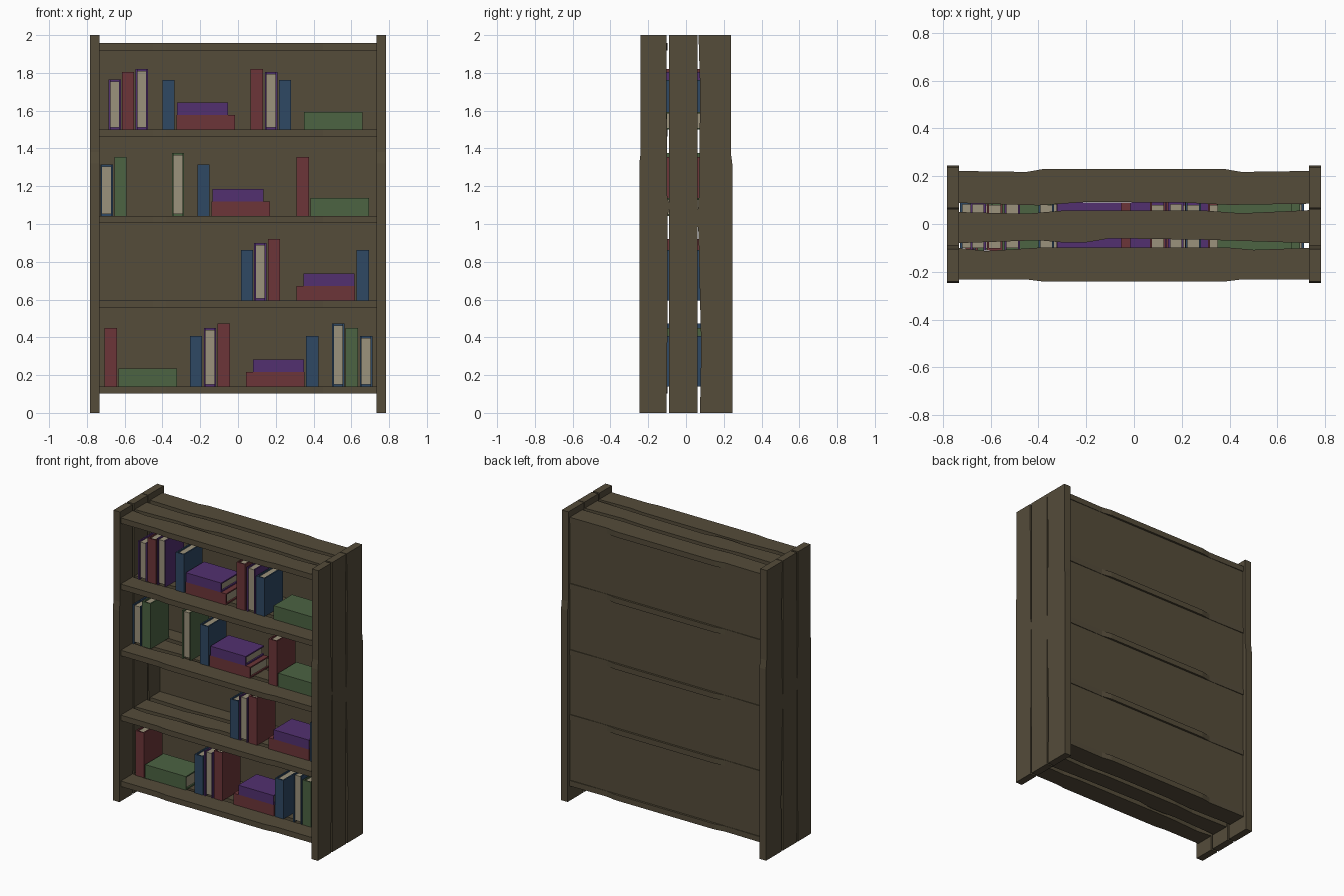
import bpy, bmesh
from mathutils import Vector

if "Cube" in bpy.data.objects:
    bpy.data.objects.remove(bpy.data.objects["Cube"])


def material(name, rgb):
    m = bpy.data.materials.new(name)
    m.diffuse_color = (*rgb, 1)
    m.use_nodes = True
    m.node_tree.nodes["Principled BSDF"].inputs["Base Color"].default_value = m.diffuse_color
    return m


WOOD = material("dark_wood", (0.090, 0.072, 0.042))
PAGES = material("cream_pages", (0.33, 0.29, 0.20))
COVERS = {
    "red": material("red_cover", (0.15, 0.036, 0.040)),
    "purple": material("purple_cover", (0.085, 0.030, 0.16)),
    "blue": material("blue_cover", (0.028, 0.065, 0.125)),
    "green": material("green_cover", (0.072, 0.125, 0.055)),
}


def prism(bm, pts, depth, mat=0):
    """Extrude a closed outline of 3D points along a vector."""
    face = bm.faces.new([bm.verts.new(p) for p in pts])
    old = set(bm.faces) - {face}
    ext = bmesh.ops.extrude_face_region(bm, geom=[face], use_keep_orig=True)
    bmesh.ops.translate(bm, vec=Vector(depth),
                        verts=[g for g in ext["geom"] if isinstance(g, bmesh.types.BMVert)])
    for f in set(bm.faces) - old:
        f.material_index = mat


def finish(name, bm, mats):
    bmesh.ops.recalc_face_normals(bm, faces=bm.faces)
    me = bpy.data.meshes.new(name)
    bm.to_mesh(me)
    bm.free()
    for m in mats:
        me.materials.append(m)
    ob = bpy.data.objects.new(name, me)
    bpy.context.collection.objects.link(ob)
    return ob


def box(name, x0, x1, y0, y1, z0, z1, mat):
    bm = bmesh.new()
    prism(bm, [(x0, y0, z0), (x1, y0, z0), (x1, y1, z0), (x0, y1, z0)], (0, 0, z1 - z0))
    return finish(name, bm, [mat])


def plank(name, near, far, place, depth):
    """Board with worn edges: near and far edges are lists of (length, y)."""
    bm = bmesh.new()
    prism(bm, [place(t, y) for t, y in near + far[::-1]], depth)
    return finish(name, bm, [WOOD])


# side walls: three upright worn planks each
SIDE = [
    ("front", [(0, -.247), (1.32, -.247), (1.38, -.24), (2, -.24)],
     [(0, -.103), (.5, -.098), (1.04, -.097), (1.1, -.088), (1.15, -.1), (2, -.104)]),
    ("middle", [(0, -.09), (2, -.09)], [(0, .062), (2, .062)]),
    ("back", [(0, .074), (.35, .08), (.95, .066), (1.05, .055), (1.1, .067), (1.7, .075), (2, .066)],
     [(0, .245), (1.32, .245), (1.38, .237), (2, .237)]),
]
for label, s in (("left", -1), ("right", 1)):
    for part, near, far in SIDE:
        plank(f"{label}_side_{part}_plank", near, far,
              lambda t, y, s=s: (s * .733, y, t), (s * .05, 0, 0))

# shelves: three worn planks each
SHELF = [
    ("front", [(-.735, -.232), (-.45, -.232), (-.38, -.241), (.38, -.241), (.45, -.232), (.735, -.232)],
     [(-.735, -.1), (-.62, -.113), (-.4, -.099), (.4, -.099), (.5, -.108), (.735, -.1)]),
    ("middle", [(-.735, -.08), (-.4, -.068), (-.3, -.077), (-.2, -.077), (-.1, -.06), (.3, -.066), (.735, -.08)],
     [(-.735, .05), (-.45, .043), (-.3, .056), (.3, .056), (.45, .045), (.735, .058)]),
    ("back", [(-.735, .088), (-.4, .078), (-.2, .092), (.2, .09), (.4, .08), (.735, .085)],
     [(-.735, .222), (-.45, .218), (-.38, .23), (.38, .23), (.45, .218), (.735, .222)]),
]
TOPS = [.14, .595, 1.043, 1.5, 1.957]
for i, top in enumerate(TOPS):
    for part, near, far in SHELF:
        plank(f"shelf_{i + 1}_{part}_plank", near, far,
              lambda t, y, z=top: (t, y, z), (0, 0, -.038))

# back panel
box("back_panel", -.735, .735, .195, .216, .11, 1.94, WOOD)


def book(kind, colour, x0, x1, z0, z1):
    """C-shaped cover round a page block; kind is spine, pages (facing front) or flat."""
    flat = kind == "flat"
    front, back = (.09, -.11) if kind == "pages" else (-.11, .09)
    d = 1 if back > front else -1
    t, inset = .009, .01
    a0, a1, l0, l1 = (z0, z1, x0, x1) if flat else (x0, x1, z0, z1)

    def at(a, y, l):
        return (l, y, a) if flat else (a, y, l)

    spine = front + d * t
    open_end = back - d * inset
    bm = bmesh.new()
    cover = [(a0, front), (a1, front), (a1, back), (a1 - t, back),
             (a1 - t, spine), (a0 + t, spine), (a0 + t, back), (a0, back)]
    prism(bm, [at(a, y, l0) for a, y in cover], at(0, 0, l1 - l0))
    page = [(a0 + t, spine), (a1 - t, spine), (a1 - t, open_end), (a0 + t, open_end)]
    prism(bm, [at(a, y, l0 + inset) for a, y in page], at(0, 0, l1 - l0 - 2 * inset), 1)
    finish(f"{colour}_book", bm, [COVERS[colour], PAGES])


# standing books per shelf: left edge, top height, colour, kind
W = .065
STANDING = [
    (3, -.685, 1.765, "purple", "pages"), (3, -.615, 1.805, "red", "spine"),
    (3, -.542, 1.82, "purple", "pages"), (3, -.4, 1.763, "blue", "spine"),
    (3, .067, 1.82, "red", "spine"), (3, .143, 1.805, "purple", "pages"),
    (3, .216, 1.763, "blue", "spine"),
    (2, -.728, 1.315, "blue", "pages"), (2, -.655, 1.355, "green", "spine"),
    (2, -.35, 1.375, "green", "pages"), (2, -.215, 1.315, "blue", "spine"),
    (2, .31, 1.355, "red", "spine"),
    (1, .015, .862, "blue", "spine"), (1, .085, .9, "purple", "pages"),
    (1, .158, .92, "red", "spine"), (1, .628, .862, "blue", "spine"),
    (0, -.706, .45, "red", "spine"), (0, -.255, .407, "blue", "spine"),
    (0, -.181, .45, "purple", "pages"), (0, -.108, .472, "red", "spine"),
    (0, .36, .407, "blue", "spine"), (0, .498, .472, "blue", "pages"),
    (0, .57, .45, "green", "spine"), (0, .646, .407, "blue", "pages"),
]
for shelf, x, top, colour, kind in STANDING:
    book(kind, colour, x, x + W, TOPS[shelf], top)

# stacks of a red and a purple book lying flat
for shelf, x, offset in ((3, -.325, .003), (2, -.14, .006), (1, .31, .038), (0, .043, .036)):
    z = TOPS[shelf]
    book("flat", "red", x, x + .31, z, z + .077)
    book("flat", "purple", x + offset, x + offset + .27, z + .077, z + .142)

# thick green books lying flat
for shelf, x in ((3, .35), (2, .384), (0, -.632)):
    book("flat", "green", x, x + .31, TOPS[shelf], TOPS[shelf] + .094)
